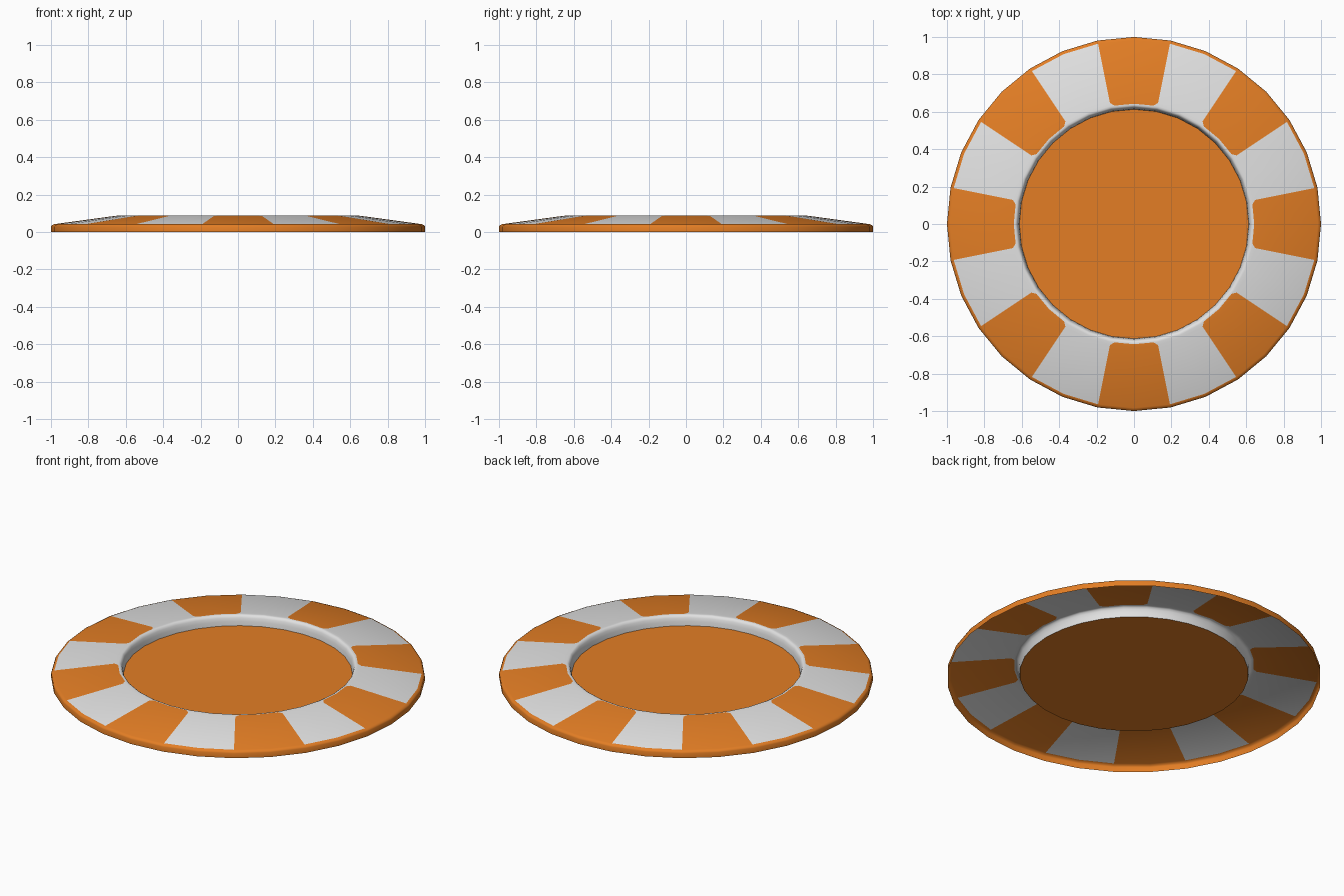
import bpy, bmesh, math

if "Cube" in bpy.data.objects:
    bpy.data.objects.remove(bpy.data.objects["Cube"])

SIDES = 32


def material(name, rgb):
    m = bpy.data.materials.new(name)
    m.diffuse_color = (*rgb, 1)
    m.use_nodes = True
    m.node_tree.nodes["Principled BSDF"].inputs["Base Color"].default_value = m.diffuse_color
    return m


orange = material("orange", (0.77, 0.208, 0.018))
white = material("off_white", (0.76, 0.76, 0.76))


def ring_verts(bm, r, z):
    # vertex 0 lies on +x, so stripe edges fall on odd vertices
    return [bm.verts.new((r * math.cos(2 * math.pi * i / SIDES),
                          r * math.sin(2 * math.pi * i / SIDES), z))
            for i in range(SIDES)]


def finish(bm, name):
    me = bpy.data.meshes.new(name)
    bm.to_mesh(me)
    bm.free()
    me.materials.append(orange)
    me.materials.append(white)
    ob = bpy.data.objects.new(name, me)
    bpy.context.collection.objects.link(ob)
    bpy.ops.object.select_all(action='DESELECT')
    ob.select_set(True)
    bpy.context.view_layer.objects.active = ob
    bpy.ops.object.shade_smooth_by_angle(angle=math.radians(40))
    return ob


# Plate border: outer rim, striped slope and rounded inner lip (open underneath)
# each entry: radius, height, colouring of the band that starts there
profile = [
    (1.0, 0.0, "orange"), (1.0, 0.028, "orange"), (0.996, 0.036, "orange"),
    (0.983, 0.042, "stripes"), (0.66, 0.086, "stripe_ends"),
    (0.643, 0.088, "white"), (0.634, 0.088, "white"), (0.627, 0.084, "white"),
    (0.621, 0.074, "white"), (0.616, 0.055, "white"), (0.613, 0.031, None),
]
bm = bmesh.new()
rings = [ring_verts(bm, r, z) for r, z, _ in profile]
corners = []
for k in range(len(profile) - 1):
    kind = profile[k][2]
    for i in range(SIDES):
        j = (i + 1) % SIDES
        f = bm.faces.new((rings[k][i], rings[k][j], rings[k + 1][j], rings[k + 1][i]))
        striped = (j % 4) < 2     # two orange sides, then two white ones
        if kind == "white" or (kind != "orange" and not striped):
            f.material_index = 1
        if kind == "stripe_ends" and striped:
            a, b = (i, j) if i % 2 else (j, i)   # a is on the stripe edge
            corners.append((f, rings[k][a], rings[k + 1][a], rings[k + 1][b]))

# Clipped corners at the inner ends of the orange stripes
for f, outer, inner, middle in corners:
    edge = bm.edges.get((inner, middle))
    _, v = bmesh.utils.edge_split(edge, inner, 0.17)
    bmesh.utils.face_split(f, outer, v)
    for g in outer.link_faces:
        if len(g.verts) == 3 and inner in g.verts and v in g.verts:
            g.material_index = 1
finish(bm, "plate_border")

# Flat sunken centre
bm = bmesh.new()
bm.faces.new(ring_verts(bm, 0.613, 0.031))
finish(bm, "plate_centre")
